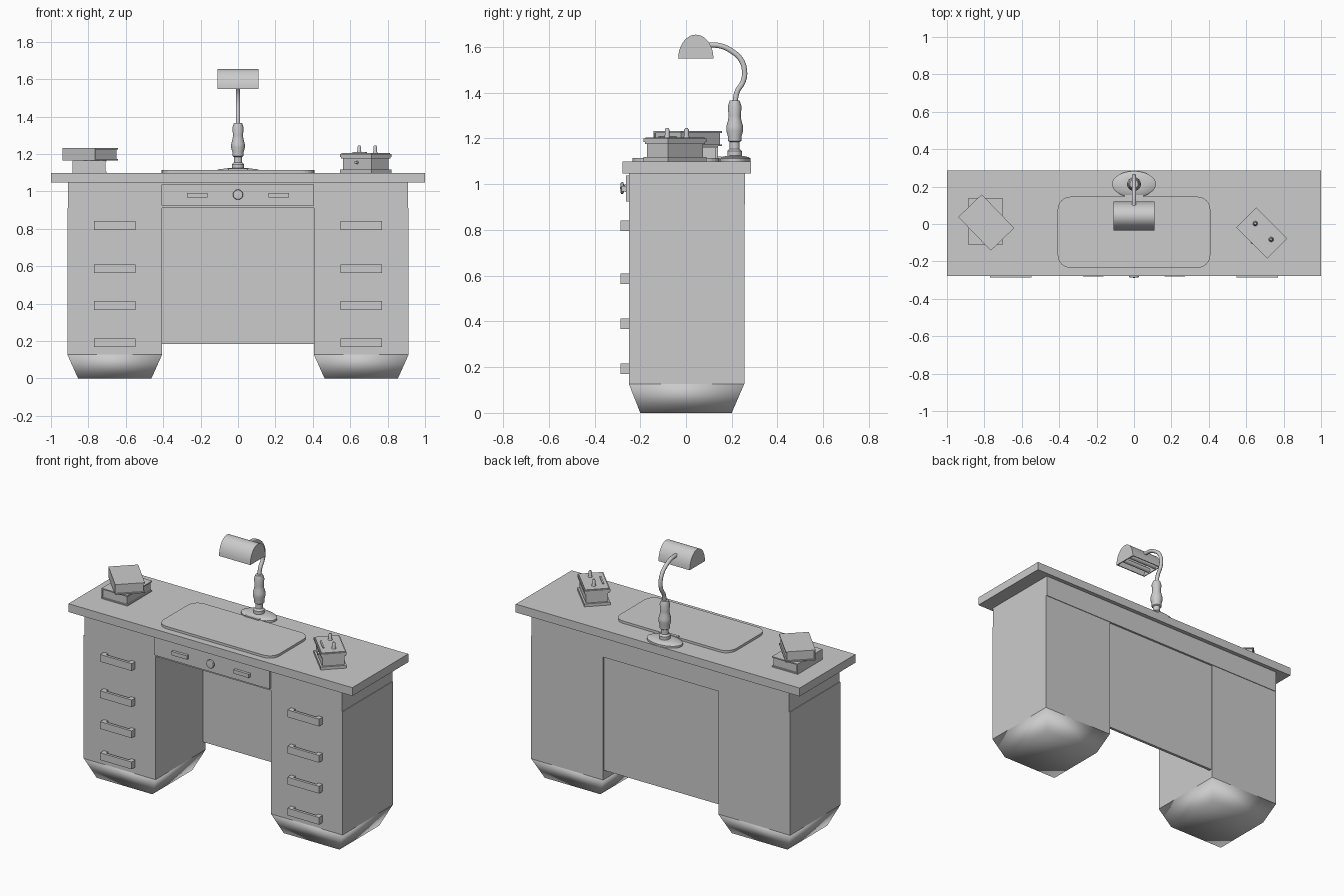
import bpy, bmesh, math
from mathutils import Matrix, Vector

if "Cube" in bpy.data.objects:
    bpy.data.objects.remove(bpy.data.objects["Cube"])


def make(name, bm, smooth=False, loc=(0, 0, 0), rot=0):
    bmesh.ops.recalc_face_normals(bm, faces=bm.faces[:])
    me = bpy.data.meshes.new(name)
    bm.to_mesh(me)
    bm.free()
    ob = bpy.data.objects.new(name, me)
    ob.location = loc
    ob.rotation_euler.z = rot
    bpy.context.collection.objects.link(ob)
    if smooth:
        bpy.ops.object.select_all(action='DESELECT')
        bpy.context.view_layer.objects.active = ob
        ob.select_set(True)
        bpy.ops.object.shade_smooth_by_angle(angle=math.radians(40))
    return ob


def add_box(bm, x, y, z):
    m = Matrix.LocRotScale(Vector((sum(x) / 2, sum(y) / 2, sum(z) / 2)), None,
                           Vector((x[1] - x[0], y[1] - y[0], z[1] - z[0])))
    return bmesh.ops.create_cube(bm, size=1, matrix=m)['verts']


def box(name, x, y, z, **kw):
    bm = bmesh.new()
    add_box(bm, x, y, z)
    return make(name, bm, **kw)


def prism(bm, pts, direction):
    f = bm.faces.new([bm.verts.new(p) for p in pts])
    g = bmesh.ops.extrude_face_region(bm, geom=[f])['geom']
    bmesh.ops.translate(bm, vec=direction, verts=[v for v in g if isinstance(v, bmesh.types.BMVert)])


def lathe(name, profile, steps=24, loc=(0, 0, 0), tilt=None, scale=(1, 1, 1)):
    bm = bmesh.new()
    vs = [bm.verts.new((r, 0, z)) for r, z in profile]
    es = [bm.edges.new(p) for p in zip(vs, vs[1:])]
    bmesh.ops.spin(bm, geom=vs + es, cent=(0, 0, 0), axis=(0, 0, 1), angle=2 * math.pi, steps=steps)
    bmesh.ops.remove_doubles(bm, verts=bm.verts[:], dist=1e-5)
    bmesh.ops.scale(bm, vec=scale, verts=bm.verts[:])
    if tilt:
        bmesh.ops.rotate(bm, matrix=tilt, verts=bm.verts[:])
    return make(name, bm, smooth=True, loc=loc)


# desk carcass
box("desk_top", (-1, 1), (-.278, .285), (1.047, 1.1))
box("apron", (-.908, .908), (-.25, .259), (.912, 1.047))
box("back_panel", (-.406, .406), (.228, .246), (.185, .912))
for s, side in ((-1, "left"), (1, "right")):
    box(side + "_pedestal", sorted((s * .406, s * .912)), (-.25, .255), (.127, .912))
    # tapered foot
    bm = bmesh.new()
    vs = add_box(bm, (s * .659 - .253, s * .659 + .253), (-.25, .255), (0, .127))
    for v in vs:
        if v.co.z < .05:
            v.co.x = s * .659 + math.copysign(.196, v.co.x - s * .659)
            v.co.y = math.copysign(.2, v.co.y)
    for f in bm.faces:
        f.smooth = True
    make(side + "_foot", bm)


def handle(name, cx, cz, w, h, y0, y1, post):
    bm = bmesh.new()
    add_box(bm, (cx - w, cx + w), (y1, y1 + .017), (cz - h, cz + h))
    for s in (-1, 1):
        add_box(bm, sorted((cx + s * w, cx + s * (w - post))), (y1 + .01, y0), (cz - h, cz + h))
    make(name, bm)


# drawer front and handles
box("drawer_front", (-.408, .406), (-.262, -.24), (.925, 1.038))
for s in (-1, 1):
    handle("drawer_handle", s * .218, .98, .054, .012, -.26, -.281, .015)
    for z in (.818, .587, .39, .192):
        handle("pedestal_handle", s * .66, z, .111, .023, -.248, -.286, .03)
lathe("drawer_knob", [(0, 0), (.018, 0), (.014, .01), (.027, .016), (.025, .025), (0, .028)],
      loc=(0, -.26, .983), tilt=Matrix.Rotation(math.pi / 2, 3, 'X'))

# desk pad with rounded corners
bm = bmesh.new()
pts = []
for k, (sx, sy) in enumerate(((1, 1), (-1, 1), (-1, -1), (1, -1))):
    for i in range(7):
        a = (k + i / 6) * math.pi / 2
        pts.append((sx * .34 + .068 * math.cos(a), -.044 + sy * .122 + .068 * math.sin(a), 1.1))
prism(bm, pts, (0, 0, .015))
make("desk_pad", bm)

# lamp base, switch and stem
LY = .213
lathe("lamp_base", [(0, 0), (1, 0), (1, .012), (.9, .018), (.5, .024), (0, .026)],
      steps=32, loc=(0, LY, 1.1), scale=(.117, .07, 1))
box("lamp_switch", (-.05, .05), (.136, .156), (1.1, 1.122))
lathe("lamp_stem", [(0, 1.115), (.032, 1.115), (.032, 1.145), (.022, 1.155), (.022, 1.185), (.03, 1.19),
                    (.03, 1.21), (.037, 1.235), (.036, 1.255), (.029, 1.28), (.027, 1.3), (.03, 1.34),
                    (.022, 1.365), (0, 1.368)], loc=(0, LY, 0))

# lamp neck
cu = bpy.data.curves.new("lamp_neck", 'CURVE')
cu.dimensions = '3D'
cu.bevel_depth = .012
cu.bevel_resolution = 3
cu.resolution_u = 8
cu.use_fill_caps = True
path = [(.213, 1.35), (.224, 1.405), (.25, 1.45), (.256, 1.495), (.24, 1.545), (.2, 1.582), (.15, 1.605), (.095, 1.609)]
sp = cu.splines.new('BEZIER')
sp.bezier_points.add(len(path) - 1)
for p, (y, z) in zip(sp.bezier_points, path):
    p.co = (0, y, z)
    p.handle_left_type = p.handle_right_type = 'AUTO'
bpy.context.collection.objects.link(bpy.data.objects.new("lamp_neck", cu))

# lamp shade: hollow half barrel with end caps and tubes


def arch(x, t, n=20):
    return [(x, .043 + (.077 - t) * math.cos(i * math.pi / n), 1.549 + (.105 - t) * math.sin(i * math.pi / n))
            for i in range(n + 1)]


bm = bmesh.new()
prism(bm, arch(-.11, 0) + arch(-.11, .006)[::-1], (.22, 0, 0))
for x in (-.11, .104):
    prism(bm, arch(x, .001), (.006, 0, 0))
make("lamp_shade", bm, smooth=True)
for y in (.013, .073):
    lathe("lamp_tube", [(0, -.104), (.014, -.104), (.014, .104), (0, .104)], steps=12,
          loc=(0, y, 1.57), tilt=Matrix.Rotation(math.pi / 2, 3, 'Y'))


# books: two covers, spine and inset pages
def book(name, loc, length, width, h, angle):
    l, w, t, i = length / 2, width / 2, .007, .007
    bm = bmesh.new()
    add_box(bm, (-l, l), (-w, w), (0, t))
    add_box(bm, (-l, l), (-w, w), (h - t, h))
    add_box(bm, (-l, l), (-w, -w + t), (t, h - t))
    add_box(bm, (-l + i, l - i), (-w + t, w - i), (t, h - t))
    make(name, bm, loc=loc, rot=math.radians(angle))


book("lower_book", (-.793, .014, 1.1), .25, .182, .066, -90)
book("upper_book", (-.79, .008, 1.166), .25, .174, .066, -46)

# pen stand: moulded box with pegs, pen tray and knob
c, a = Vector((.683, -.048, 1.1)), math.radians(-45)
bm = bmesh.new()
for g, z0, z1 in ((0, 0, .018), (.011, .018, .082), (.004, .075, .085), (0, .085, .1), (.006, .1, .105)):
    add_box(bm, (-.118 + g, .118 - g), (-.076 + g, .076 - g), (z0, z1))
add_box(bm, (-.05, .05), (-.052, -.042), (.105, .11))
make("pen_stand", bm, loc=c, rot=a)
R = Matrix.Rotation(a, 3, 'Z')
for s in (-1, 1):
    lathe("pen_peg", [(0, 0), (.014, 0), (.01, .012), (.01, .035), (.006, .042), (0, .043)], steps=12,
          loc=c + R @ Vector((s * .06, .011, .103)))
lathe("stand_knob", [(0, 0), (.009, 0), (.009, .012), (0, .015)], steps=12,
      loc=c + R @ Vector((0, -.064, .055)), tilt=R @ Matrix.Rotation(math.pi / 2, 3, 'X'))
